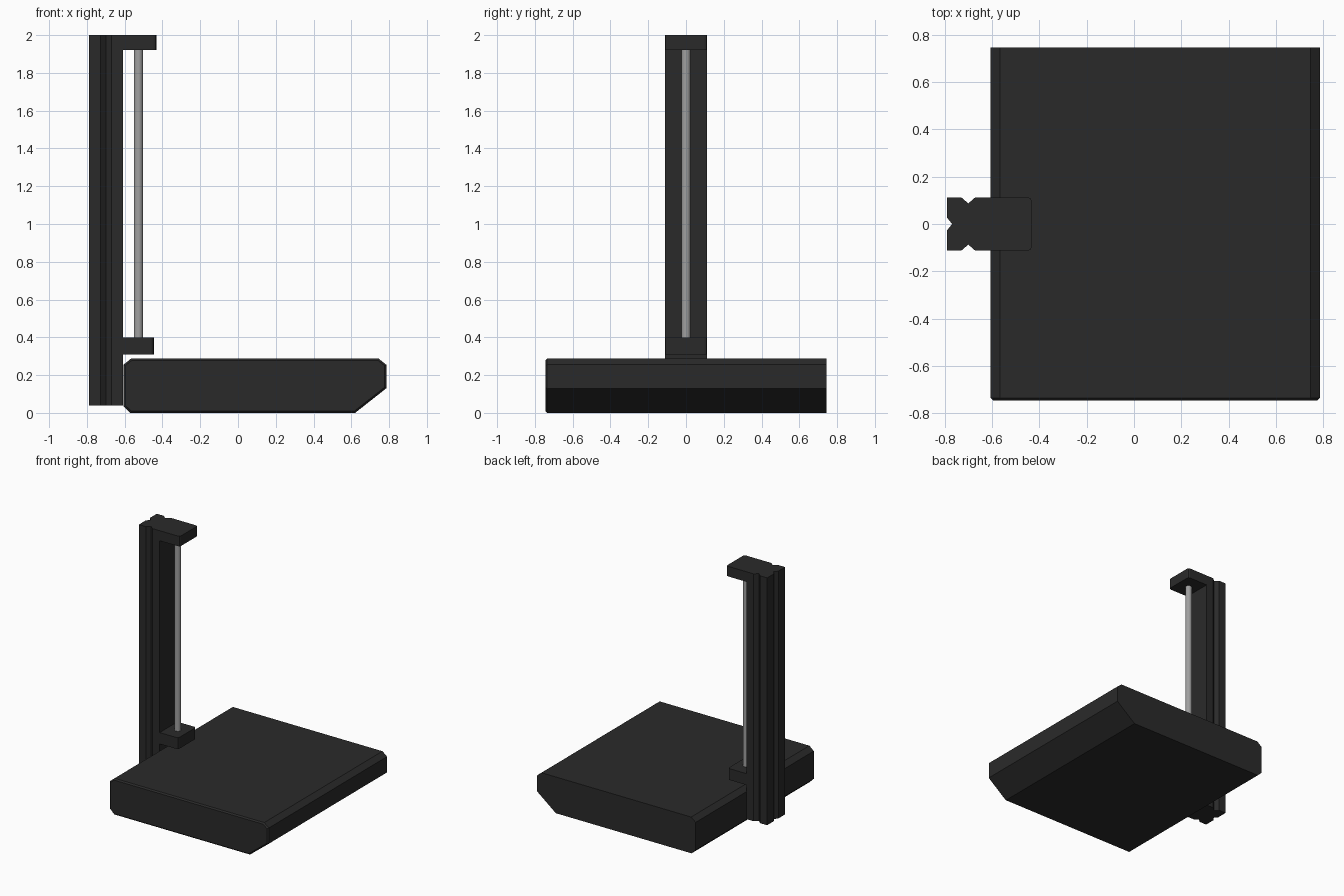
import bpy, bmesh
from mathutils import Vector

if "Cube" in bpy.data.objects:
    bpy.data.objects.remove(bpy.data.objects["Cube"])


def material(name, value):
    m = bpy.data.materials.new(name)
    m.diffuse_color = (value, value, value, 1)
    m.use_nodes = True
    m.node_tree.nodes["Principled BSDF"].inputs["Base Color"].default_value = m.diffuse_color
    return m


dark = material("dark_plastic", 0.023)
steel = material("steel", 0.35)


def prism(name, points, along, front_chamfer=0):
    """Extrude a closed polygon along a vector."""
    bm = bmesh.new()
    face = bm.faces.new([bm.verts.new(p) for p in points])
    edges = list(face.edges)
    top = bmesh.ops.extrude_face_region(bm, geom=[face], use_keep_orig=True)
    moved = [g for g in top["geom"] if isinstance(g, bmesh.types.BMVert)]
    bmesh.ops.translate(bm, verts=moved, vec=Vector(along))
    bmesh.ops.recalc_face_normals(bm, faces=bm.faces)
    if front_chamfer:
        bmesh.ops.bevel(bm, geom=edges, offset=front_chamfer, segments=1,
                        affect='EDGES')
    mesh = bpy.data.meshes.new(name)
    bm.to_mesh(mesh)
    bm.free()
    mesh.materials.append(dark)
    obj = bpy.data.objects.new(name, mesh)
    bpy.context.collection.objects.link(obj)
    return obj


def mirrored(half):
    """Complete an xy outline by mirroring it across y = 0."""
    return half + [(x, -y) for x, y in reversed(half) if y != 0]


def upright(name, half, z0, z1):
    return prism(name, [(x, y, z0) for x, y in mirrored(half)], (0, 0, z1 - z0))


# base: chamfered side profile run front to back, small chamfer at the front
side = [(-0.57, 0.005), (0.62, 0.005), (0.785, 0.13), (0.785, 0.255), (0.745, 0.287),
        (-0.567, 0.287), (-0.606, 0.255), (-0.606, 0.035)]
side = [(x, 0 if z == 0.005 else z) for x, z in side]
prism("base", [(x, -0.745, z) for x, z in side], (0, 1.49, 0), 0.01)

# column: extruded rail with V grooves on the sides and outer face
upright("column", [(-0.768, 0), (-0.79, 0.027), (-0.79, 0.112), (-0.729, 0.112),
                   (-0.70, 0.087), (-0.671, 0.112), (-0.608, 0.112)], 0.04, 2.0)

# brackets holding the rod
for name, end, z0, z1 in (("top_bracket", -0.432, 1.92, 2.0),
                          ("bottom_bracket", -0.446, 0.31, 0.40)):
    c = 0.015
    upright(name, [(-0.608, 0.112), (end - c, 0.112), (end - c * 0.29, 0.112 - c * 0.29),
                   (end, 0.112 - c)], z0, z1)

# guide rod
bpy.ops.mesh.primitive_cylinder_add(vertices=32, radius=0.024, depth=1.52,
                                    location=(-0.527, 0, 1.16))
rod = bpy.context.object
rod.name = "guide_rod"
rod.data.materials.append(steel)
bpy.ops.object.shade_smooth_by_angle()
